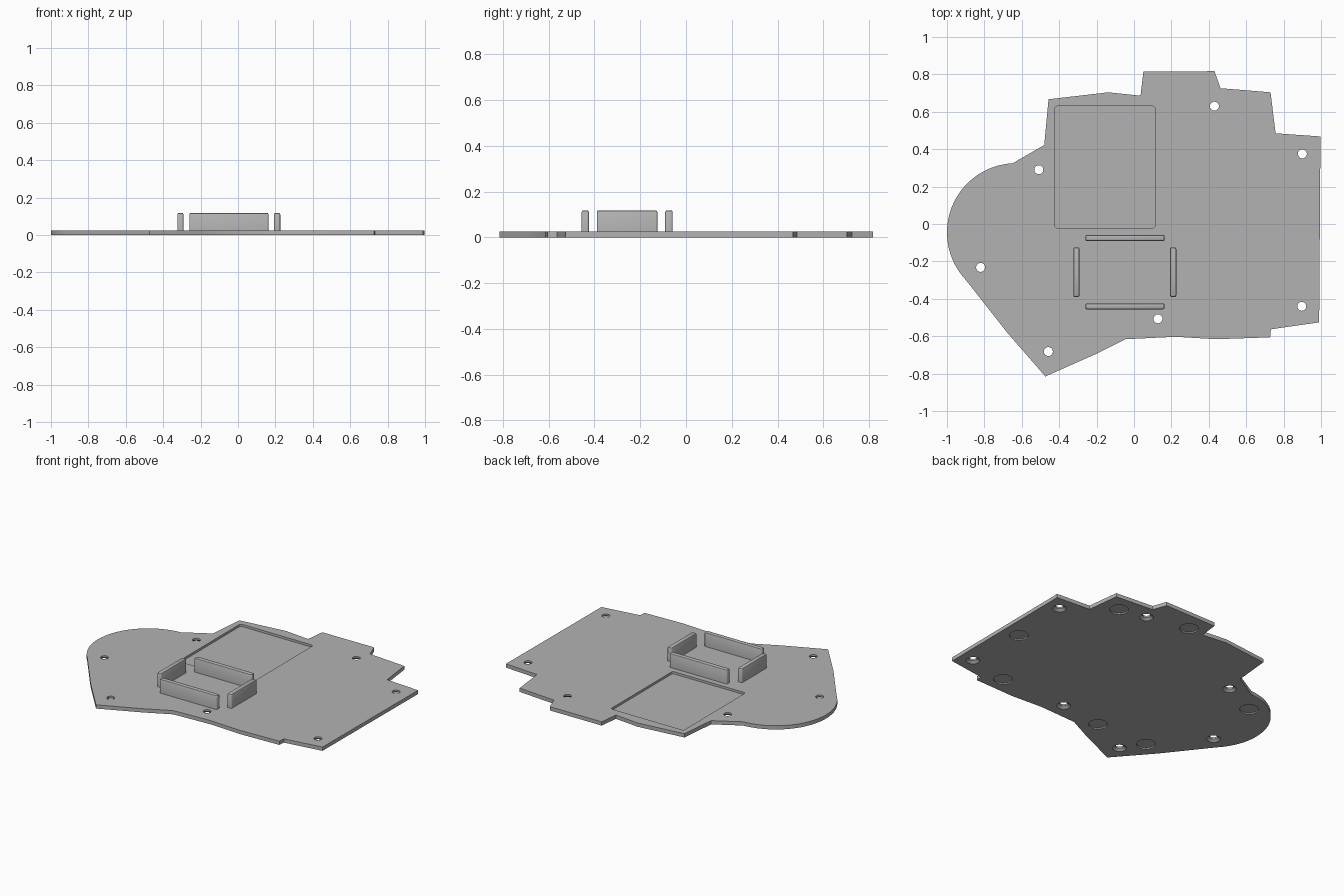
import bpy, bmesh, math
from mathutils import Matrix

old = bpy.data.objects.get("Cube")
if old:
    bpy.data.objects.remove(old, do_unlink=True)

THICK = 0.025
WALL_TOP = 0.118

grey = bpy.data.materials.new("matte grey plastic")
grey.use_nodes = True
grey.diffuse_color = (0.45, 0.45, 0.45, 1)
grey.node_tree.nodes["Principled BSDF"].inputs["Base Color"].default_value = (0.45, 0.45, 0.45, 1)


def make_object(name, bm):
    bmesh.ops.recalc_face_normals(bm, faces=bm.faces)
    mesh = bpy.data.meshes.new(name)
    bm.to_mesh(mesh)
    bm.free()
    mesh.materials.append(grey)
    obj = bpy.data.objects.new(name, mesh)
    bpy.context.collection.objects.link(obj)
    return obj


def loft(bm, rings):
    """Closed solid through a stack of rings with equal point counts."""
    loops = [[bm.verts.new(p) for p in ring] for ring in rings]
    n = len(loops[0])
    for a, b in zip(loops, loops[1:]):
        for i in range(n):
            j = (i + 1) % n
            bm.faces.new((a[i], a[j], b[j], b[i]))
    bm.faces.new(loops[0][::-1])
    bm.faces.new(loops[-1])


def prism(bm, outline, z0, z1):
    loft(bm, [[(x, y, z) for x, y in outline] for z in (z0, z1)])


def lathe(bm, cx, cy, profile, sides=32):
    angles = [2 * math.pi * i / sides for i in range(sides)]
    loft(bm, [[(cx + r * math.cos(a), cy + r * math.sin(a), z) for a in angles]
              for r, z in profile])


def rounded_rect(x0, x1, y0, y1, r, steps=5):
    corners = [(x1 - r, y1 - r), (x0 + r, y1 - r), (x0 + r, y0 + r), (x1 - r, y0 + r)]
    pts = []
    for k, (cx, cy) in enumerate(corners):
        for i in range(steps + 1):
            a = math.pi / 2 * (k + i / steps)
            pts.append((cx + r * math.cos(a), cy + r * math.sin(a)))
    return pts


# Plate outline: stepped edges plus a round lobe on the right side
edge = [(-0.677, -0.582), (-0.474, -0.815), (-0.21, -0.698), (-0.046, -0.616),
        (0.222, -0.603), (0.44, -0.616), (0.728, -0.606), (0.732, -0.563),
        (0.99, -0.526), (0.997, 0.468), (0.757, 0.485), (0.73, 0.704),
        (0.463, 0.726), (0.43, 0.817), (0.05, 0.814), (0.035, 0.686),
        (-0.137, 0.704), (-0.457, 0.667), (-0.48, 0.422)]
start, stop = math.radians(93), math.radians(223)
lobe = []
for i in range(33):
    a = start + (stop - start) * i / 32
    lobe.append((-0.63 + 0.37 * math.cos(a), -0.045 + 0.37 * math.sin(a)))

bm = bmesh.new()
prism(bm, edge + lobe, 0, THICK)
plate = make_object("base_plate", bm)

# Cutter: countersunk screw holes, shallow foot recesses, upper pocket
screws = [(0.43, 0.63), (0.9, 0.375), (-0.509, 0.29), (-0.82, -0.232),
          (0.128, -0.507), (0.897, -0.44), (-0.458, -0.682)]
feet = [(0.618, 0.596), (0.148, 0.692), (0.88, -0.031), (0.613, -0.498),
        (-0.174, -0.545), (-0.55, -0.543), (-0.756, 0.178)]
bm = bmesh.new()
for x, y in screws:
    lathe(bm, x, y, [(0.042, -0.02), (0.042, 0), (0.024, 0.014), (0.024, 0.05)])
for x, y in feet:
    lathe(bm, x, y, [(0.057, -0.02), (0.057, 0.008)])
prism(bm, rounded_rect(-0.423, 0.113, -0.021, 0.63, 0.015), 0.01, 0.05)
cutter = make_object("plate_cutter", bm)
cutter.hide_render = True

cut = plate.modifiers.new("cutouts", 'BOOLEAN')
cut.operation = 'DIFFERENCE'
cut.solver = 'EXACT'
cut.object = cutter
bpy.context.view_layer.update()
result = bpy.data.meshes.new_from_object(
    plate.evaluated_get(bpy.context.evaluated_depsgraph_get()))
plate.modifiers.clear()
plate.data = result
bpy.data.objects.remove(cutter, do_unlink=True)

# Four retaining walls around the holder, with softened tops and ends
parts = [plate]


def wall(name, x0, x1, y0, y1):
    bm = bmesh.new()
    r = 0.008
    rings = []
    for inset, z in ((0, THICK - 0.004), (0, WALL_TOP - r), (0.0025, WALL_TOP - 0.0025), (r * 0.8, WALL_TOP)):
        rings.append([(x, y, z) for x, y in
                      rounded_rect(x0 + inset, x1 - inset, y0 + inset, y1 - inset, r, 4)])
    loft(bm, rings)
    parts.append(make_object(name, bm))


wall("holder_wall_back", -0.26, 0.163, -0.091, -0.058)
wall("holder_wall_front", -0.26, 0.163, -0.456, -0.424)
wall("holder_wall_right", -0.324, -0.292, -0.39, -0.125)
wall("holder_wall_left", 0.193, 0.226, -0.39, -0.125)

# Smooth the round surfaces, keep hard edges crisp
bpy.ops.object.select_all(action='DESELECT')
for obj in parts:
    obj.select_set(True)
bpy.context.view_layer.objects.active = plate
bpy.ops.object.shade_smooth_by_angle(angle=math.radians(30))
